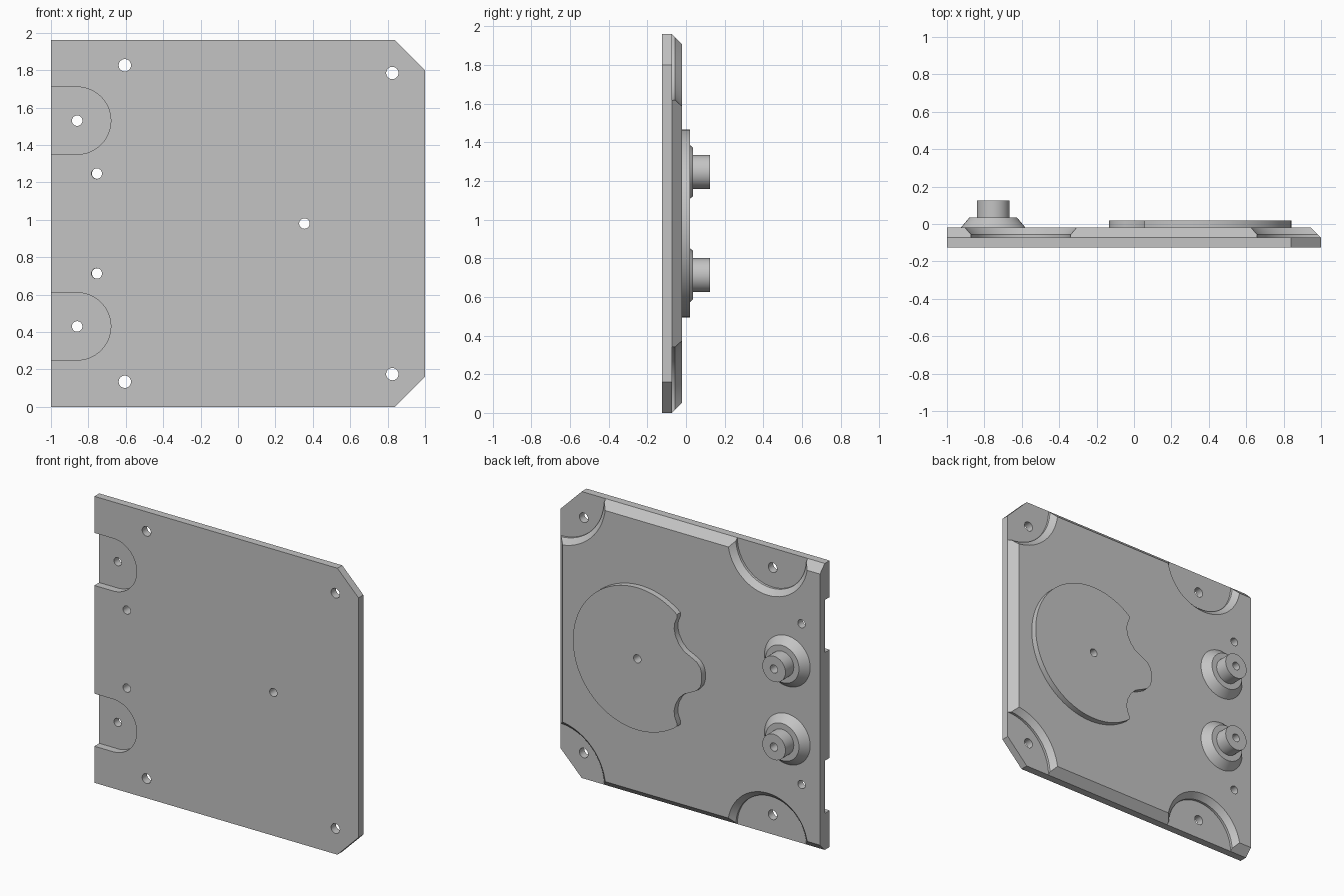
import bpy
import bmesh
from math import sin, cos, radians

cube = bpy.data.objects.get("Cube")
if cube:
    bpy.data.objects.remove(cube, do_unlink=True)

HEIGHT, MID = 1.96, 0.98
FRONT, STEP, BACK = -0.125, -0.0725, -0.02

grey = bpy.data.materials.new("plain grey")
grey.use_nodes = True
tone = (0.55, 0.55, 0.55, 1)
grey.diffuse_color = tone
grey.node_tree.nodes["Principled BSDF"].inputs["Base Color"].default_value = tone


def arc(x, z, r, start=0, end=360, n=64):
    """Points along an arc; a full turn leaves out the repeated last point."""
    last = n if end - start == 360 else n - 1
    angles = [radians(start + (end - start) * i / last) for i in range(n)]
    return [(x + r * cos(a), z + r * sin(a)) for a in angles]


def loft(name, sections):
    """Solid through matching outlines, each given as (y, points in x and z)."""
    bm = bmesh.new()
    rings = [[bm.verts.new((x, y, z)) for x, z in pts] for y, pts in sections]
    for a, b in zip(rings, rings[1:]):
        for i in range(len(a)):
            j = (i + 1) % len(a)
            bm.faces.new((a[i], a[j], b[j], b[i]))
    bm.faces.new(rings[0])
    bm.faces.new(rings[-1])
    bmesh.ops.recalc_face_normals(bm, faces=bm.faces)
    mesh = bpy.data.meshes.new(name)
    bm.to_mesh(mesh)
    bm.free()
    mesh.materials.append(grey)
    obj = bpy.data.objects.new(name, mesh)
    bpy.context.collection.objects.link(obj)
    return obj


def activate(obj):
    bpy.ops.object.select_all(action='DESELECT')
    obj.select_set(True)
    bpy.context.view_layer.objects.active = obj


def cut(obj, cutter):
    """Subtract a cutter and throw it away."""
    cutter.hide_render = True
    activate(obj)
    mod = obj.modifiers.new("cut", 'BOOLEAN')
    mod.operation, mod.solver, mod.object = 'DIFFERENCE', 'EXACT', cutter
    bpy.ops.object.modifier_apply(modifier=mod.name)
    bpy.data.objects.remove(cutter, do_unlink=True)


def drill(obj, x, z, r):
    cut(obj, loft("drill", [(-0.3, arc(x, z, r, n=32)), (0.3, arc(x, z, r, n=32))]))


def finish(obj):
    activate(obj)
    bpy.ops.object.shade_smooth_by_angle(angle=radians(30))


def outline(inset):
    """Plate outline with two clipped corners; the -x edge is never inset."""
    e, top, c = 1 - inset, HEIGHT - inset, 0.16 - inset * 0.6
    return [(-1, inset), (e - c, inset), (e, inset + c),
            (e, top - c), (e - c, top), (-1, top)]


# Plate with a bevelled back edge
plate = loft("plate", [(FRONT, outline(0)), (STEP, outline(0)), (BACK, outline(0.0525))])

for side in (-1, 1):
    edge = MID + side * MID
    # Round recesses in the back, at the edge and at the corner
    for x, r in ((-0.605, 0.267), (1, 0.342)):
        cut(plate, loft("recess", [(STEP, arc(x, edge, r)), (-0.056, arc(x, edge, r)),
                                   (0.02, arc(x, edge, r + 0.076))]))
    # Round-ended notch in the front
    z = MID + side * 0.55
    slot = [(-1.1, z - 0.18)] + arc(-0.86, z, 0.18, -90, 90, 40) + [(-1.1, z + 0.18)]
    cut(plate, loft("notch", [(-0.2, slot), (STEP, slot)]))
    # Screw holes
    for x, dz, r in ((-0.605, 0.846, 0.033), (0.825, 0.805, 0.033),
                     (-0.86, 0.55, 0.028), (-0.755, 0.267, 0.028)):
        drill(plate, x, MID + side * dz, r)
drill(plate, 0.355, MID, 0.028)
finish(plate)

# Flared posts on the back
for label, side in (("lower", -1), ("upper", 1)):
    x, z = -0.753, MID + side * 0.267
    steps = [(BACK, 0.173), (0.035, 0.127), (0.035, 0.0875), (0.125, 0.0875)]
    post = loft(label + "_post", [(y, arc(x, z, r)) for y, r in steps])
    drill(post, x, z, 0.028)
    finish(post)

# Raised round pad with two hollows on one side
hollow = [(0.055, 0.36), (0.072, 0.32), (0.076, 0.28), (0.066, 0.235), (0.04, 0.185),
          (0.0, 0.145), (-0.05, 0.122), (-0.095, 0.098), (-0.122, 0.065), (-0.133, 0.025)]
pad_outline = arc(0.355, MID, 0.487, -128, 128, 64)
pad_outline += [(x, MID + z) for x, z in hollow]
pad_outline += [(x, MID - z) for x, z in reversed(hollow)]
pad = loft("raised_pad", [(BACK, pad_outline), (0.02, pad_outline)])
drill(pad, 0.355, MID, 0.028)
finish(pad)
